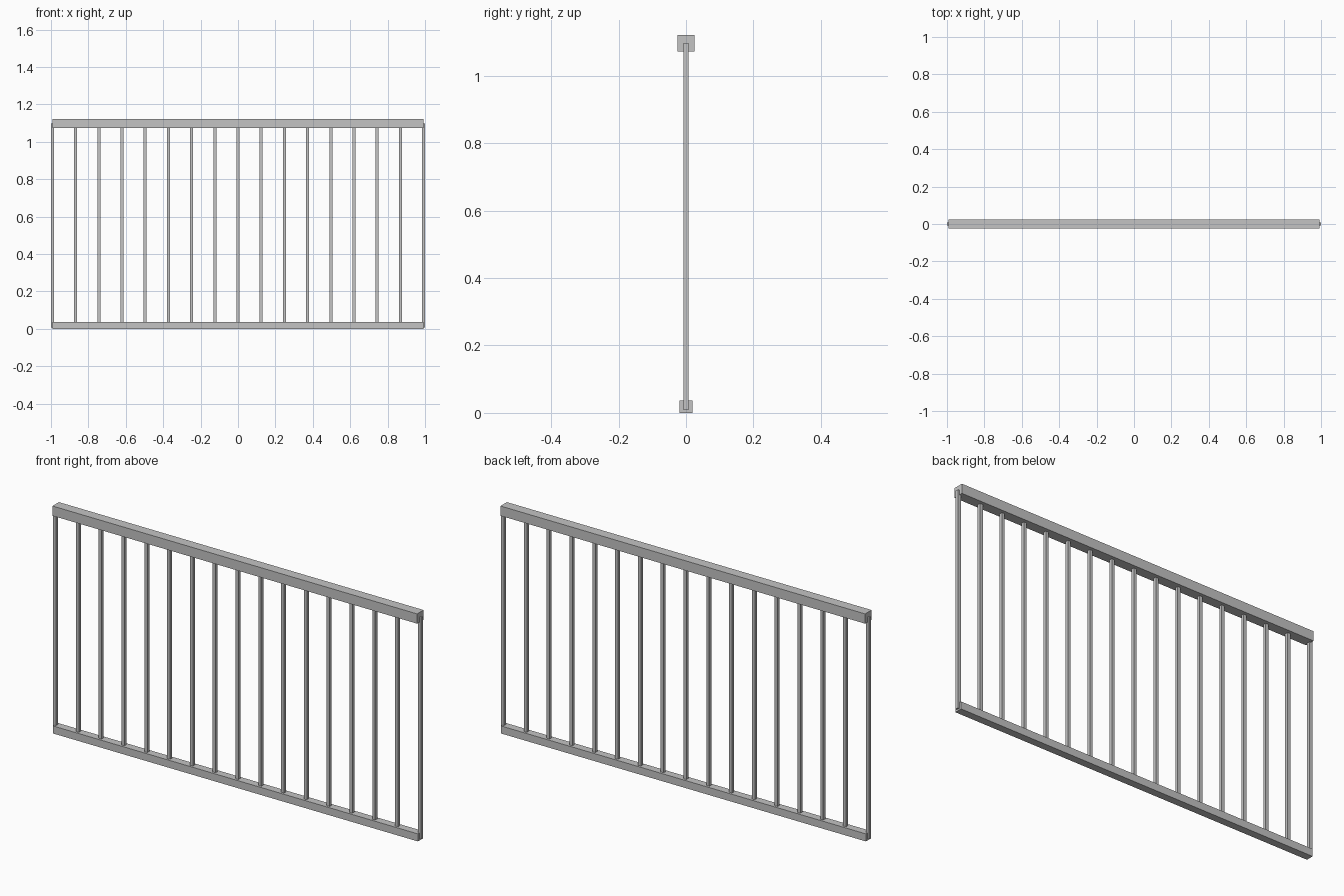
import bpy

if "Cube" in bpy.data.objects:
    bpy.data.objects.remove(bpy.data.objects["Cube"])

grey = bpy.data.materials.new("painted_metal_grey")
grey.diffuse_color = (0.55, 0.55, 0.55, 1)
grey.use_nodes = True
grey.node_tree.nodes["Principled BSDF"].inputs["Base Color"].default_value = grey.diffuse_color

HALF = 0.992      # half length of the rails
COUNT = 17        # number of balusters
BAR = 0.016       # baluster thickness


def box(name, x, size_x, size_y, z0, z1):
    bpy.ops.mesh.primitive_cube_add(size=1, location=(x, 0, (z0 + z1) / 2))
    ob = bpy.context.object
    ob.name = name
    ob.scale = (size_x, size_y, z1 - z0)
    bpy.ops.object.transform_apply(location=False, rotation=False, scale=True)
    ob.data.materials.append(grey)


# Handrail and bottom rail
box("handrail", 0, 2 * HALF, 0.05, 1.073, 1.121)
box("bottom_rail", 0, 2 * HALF, 0.038, 0.0, 0.037)

# Evenly spaced square balusters, the outer two centred on the rail ends
for i in range(COUNT):
    x = -HALF + 2 * HALF * i / (COUNT - 1)
    box(f"baluster_{i + 1}", x, BAR, BAR, 0.008, 1.097)
